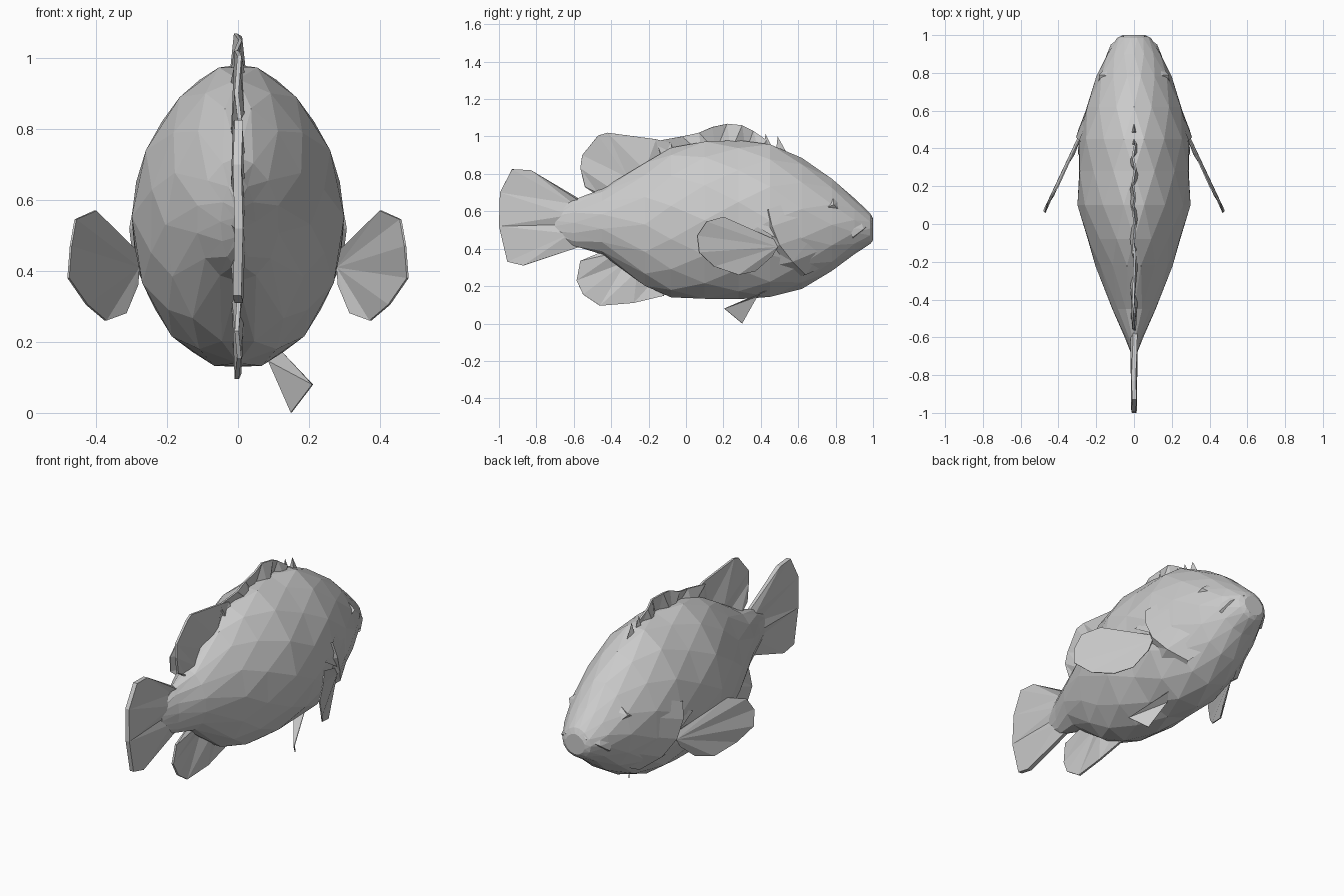
import bpy, bmesh, math

# Body stations: y, top z, bottom z, half width
STATIONS = [
    (-0.70, 0.60, 0.47, 0.01), (-0.60, 0.662, 0.415, 0.048), (-0.45, 0.72, 0.37, 0.115),
    (-0.22, 0.86, 0.20, 0.20), (-0.08, 0.94, 0.14, 0.245), (0.10, 0.975, 0.13, 0.292),
    (0.28, 0.98, 0.13, 0.29), (0.45, 0.96, 0.14, 0.285), (0.62, 0.885, 0.185, 0.25),
    (0.78, 0.775, 0.28, 0.195), (0.90, 0.67, 0.37, 0.14), (0.985, 0.59, 0.425, 0.088),
    (1.0, 0.56, 0.445, 0.06)]
N = 14


def taper(v):
    """Egg-shaped section: the back is narrower than the belly."""
    return 1.015 - 0.2 * max(0, v) ** 2


def station(y):
    for a, b in zip(STATIONS, STATIONS[1:]):
        if a[0] <= y <= b[0]:
            t = (y - a[0]) / (b[0] - a[0])
            return [p + (q - p) * t for p, q in zip(a, b)]
    return STATIONS[-1]


def skin_x(y, z):
    """Half width of the body at a given length and height."""
    _, top, bot, w = station(y)
    v = max(-1, min(1, (z - (top + bot) / 2) / ((top - bot) / 2)))
    return w * math.sqrt(1 - v * v) * taper(v)


def make(name, verts, faces, mirror=False, thick=0.0):
    me = bpy.data.meshes.new(name)
    me.from_pydata(verts, [], faces)
    bm = bmesh.new()
    bm.from_mesh(me)
    bmesh.ops.recalc_face_normals(bm, faces=bm.faces)
    bmesh.ops.triangulate(bm, faces=[f for f in bm.faces if len(f.verts) == 4])
    bm.to_mesh(me)
    bm.free()
    ob = bpy.data.objects.new(name, me)
    bpy.context.collection.objects.link(ob)
    if thick:
        m = ob.modifiers.new("thickness", 'SOLIDIFY')
        m.thickness, m.offset = thick, 0
    if mirror:
        ob.modifiers.new("mirror", 'MIRROR').use_mirror_merge = False
    return ob


def strip(name, base, tip, zig=0.008, thick=0.012):
    """Pleated fin on the centre plane between a base line and a tip line of (y, z)."""
    n = len(base)
    s = [zig * (-1) ** i for i in range(n)]
    verts = [(s[i], *base[i]) for i in range(n)] + [(-s[i] * 0.3, *tip[i]) for i in range(n)]
    return make(name, verts, [(i, i + 1, n + i + 1, n + i) for i in range(n - 1)], thick=thick)


# Faceted body: staggered rings joined by triangles
verts, faces = [], []
for k, (y, top, bot, w) in enumerate(STATIONS):
    for i in range(N):
        a = 2 * math.pi * (i + 0.5 * (k % 2)) / N
        s, c = math.sin(a), math.cos(a)
        h = (top - bot) / 2 * (1.02 if k % 2 else 1)
        verts.append((w * s * taper(c) * 1.01, y, (top + bot) / 2 + h * c))
for k in range(len(STATIONS) - 1):
    for i in range(N):
        j = (i + 1) % N
        a, b, c, d = k * N + i, k * N + j, k * N + N + i, k * N + N + j
        faces += [(a, b, d), (a, d, c)] if k % 2 else [(a, b, c), (b, d, c)]
last = (len(STATIONS) - 1) * N
faces += [tuple(range(N)), tuple(range(last, last + N))]
make("body", verts, faces)

# Centre-line fins
strip("tail_fin",
      [(-0.56, 0.655), (-0.60, 0.64), (-0.62, 0.58), (-0.62, 0.53), (-0.62, 0.48), (-0.56, 0.415)],
      [(-0.83, 0.82), (-0.93, 0.825), (-0.995, 0.70), (-1.0, 0.52), (-0.955, 0.33), (-0.87, 0.31)],
      thick=0.024)
strip("rear_dorsal_fin",
      [(-0.06, 0.88), (-0.14, 0.86), (-0.22, 0.82), (-0.31, 0.78), (-0.40, 0.72), (-0.46, 0.68), (-0.47, 0.69)],
      [(-0.08, 0.965), (-0.16, 0.985), (-0.42, 1.02), (-0.47, 1.005), (-0.555, 0.90), (-0.565, 0.83), (-0.54, 0.73)],
      zig=0.014)
strip("spiny_dorsal_fin",
      [(-0.12, 0.86), (-0.02, 0.90), (0.08, 0.91), (0.16, 0.92), (0.24, 0.92), (0.32, 0.92), (0.39, 0.92), (0.46, 0.91)],
      [(-0.16, 0.975), (-0.02, 1.0), (0.07, 1.02), (0.14, 1.05), (0.22, 1.068), (0.30, 1.06), (0.36, 1.03), (0.43, 0.98)],
      zig=0.022, thick=0.01)
strip("anal_fin",
      [(-0.10, 0.18), (-0.18, 0.22), (-0.26, 0.28), (-0.32, 0.33), (-0.37, 0.38), (-0.40, 0.40)],
      [(-0.12, 0.148), (-0.28, 0.11), (-0.46, 0.095), (-0.55, 0.155), (-0.585, 0.23), (-0.565, 0.335)],
      zig=0.012)

# Small leading spines on the back
for i, (y, z) in enumerate([(0.425, 1.015), (0.49, 1.0)]):
    make(f"back_spine_{i + 1}",
         [(-0.018, y - 0.01, 0.91), (0.018, y - 0.01, 0.91), (0, y + 0.05, 0.91), (0, y, z)],
         [(0, 1, 2), (0, 1, 3), (1, 2, 3), (2, 0, 3)])

# Pectoral fins: pleated fan swept out from behind the gills
edge = [(0.48, 0.445), (0.20, 0.57), (0.11, 0.545), (0.06, 0.47), (0.07, 0.38),
        (0.15, 0.305), (0.28, 0.26), (0.37, 0.28), (0.46, 0.36)]
pts = [(0.28, 0.49, 0.41)]
for i, (y, z) in enumerate(edge):
    pts.append((0.292 + (0.43 - y) * 0.5 + 0.006 * (-1) ** i, y, z))
make("pectoral_fin", pts, [(0, i, i + 1) for i in range(1, len(edge))], mirror=True, thick=0.006)

# Single pelvic fin
make("pelvic_fin", [(0.12, 0.43, 0.175), (0.21, 0.205, 0.08), (0.15, 0.30, 0.001), (0.085, 0.38, 0.145)],
     [(0, 1, 2, 3)], thick=0.004)

# Gill covers: raised plates whose rear edge flares off the body
rim = [(0.44, 0.61), (0.46, 0.52), (0.50, 0.42), (0.57, 0.33), (0.64, 0.26)]
front = [(0.58, 0.66), (0.64, 0.58), (0.70, 0.49), (0.74, 0.40), (0.75, 0.31)]
flare = [0.004, 0.02, 0.03, 0.03, 0.012]
n = len(rim)
verts = [(skin_x(y, z) + f, y, z) for (y, z), f in zip(rim, flare)]
verts += [(skin_x(y, z) - 0.006, y, z) for y, z in front]
verts += [(skin_x(y, z) - 0.015, y, z) for y, z in [(0.43, 0.61), (0.44, 0.51), (0.45, 0.40), (0.47, 0.31), (0.60, 0.25)]]
faces = [(r * n + i, r * n + i + 1, q * n + i + 1, q * n + i) for r, q in ((0, 1), (2, 0)) for i in range(n - 1)]
make("gill_cover", verts, faces, mirror=True)

# Gill spikes pointing back over the pectoral fins
make("gill_spike", [(0.28, 0.46, 0.56), (0.29, 0.49, 0.45), (0.298, 0.36, 0.53), (0.25, 0.46, 0.50)],
     [(0, 1, 2), (1, 3, 2), (3, 0, 2), (0, 3, 1)], mirror=True)

# Eyes: small faceted bumps
eye = [(0.74, 0.615), (0.83, 0.60), (0.82, 0.655), (0.785, 0.69)]
verts = [(skin_x(y, z) - 0.01, y, z) for y, z in eye] + [(skin_x(0.79, 0.635) + 0.02, 0.79, 0.635)]
make("eye", verts, [(i, (i + 1) % 4, 4) for i in range(4)], mirror=True)

# Upper lips: ledge above the slanting mouth line
lip = [(0.995, 0.545), (0.95, 0.505), (0.89, 0.46)]
verts = [(skin_x(y, z) + 0.012, y, z) for y, z in lip]
verts += [(skin_x(y, z + 0.06) - 0.004, y, z + 0.06) for y, z in [(0.98, 0.53), (0.93, 0.50), (0.88, 0.45)]]
verts += [(skin_x(y, z) - 0.02, y, z - 0.01) for y, z in lip]
make("upper_lip", verts, [(r + i, r + i + 1, q + i + 1, q + i) for r, q in ((0, 3), (6, 0)) for i in range(2)],
     mirror=True)
